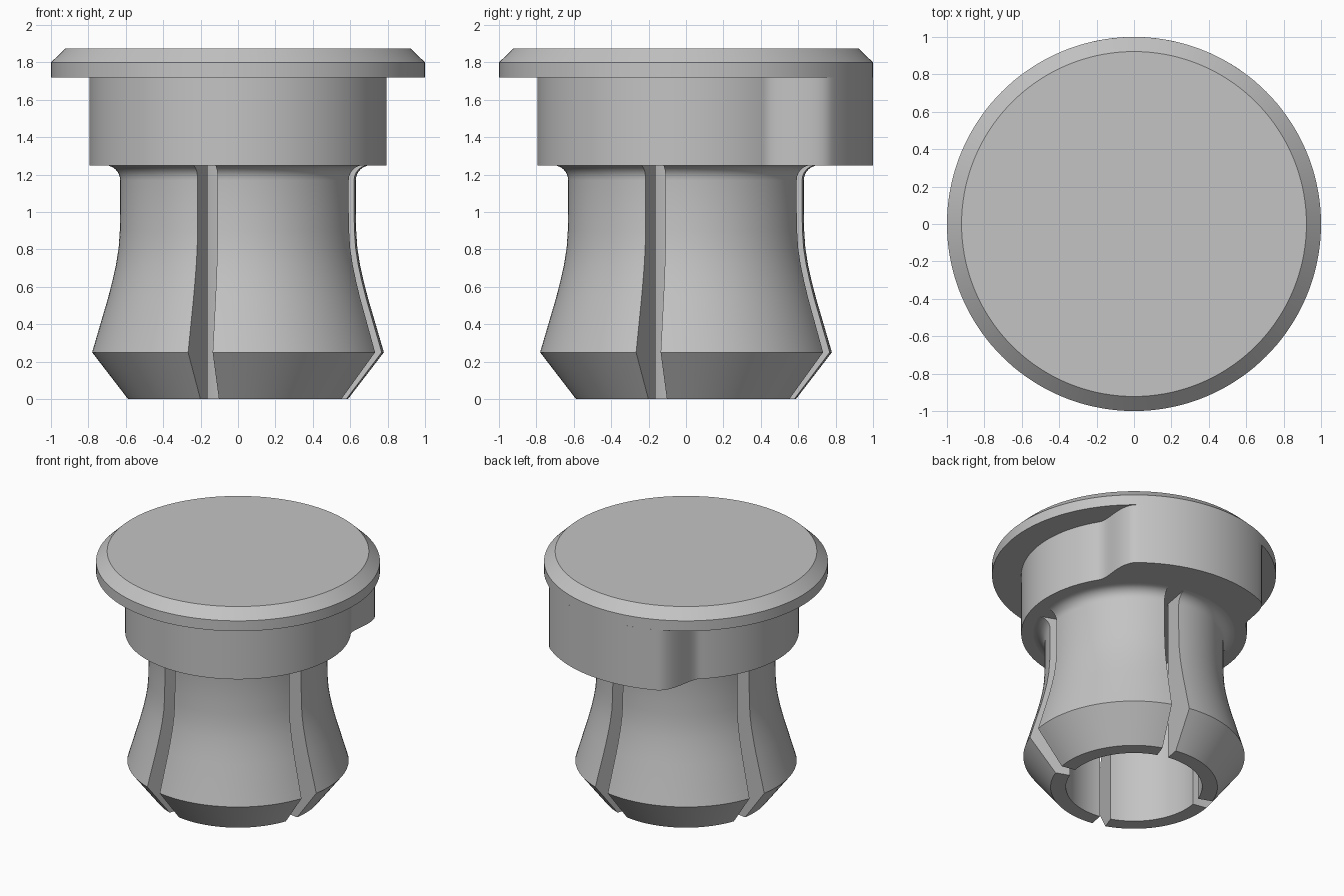
import bpy, bmesh
from math import radians, cos, sin, pi

cube = bpy.data.objects.get("Cube")
if cube:
    bpy.data.objects.remove(cube, do_unlink=True)

grey = bpy.data.materials.new("plain_grey")
grey.use_nodes = True
grey.diffuse_color = (0.55, 0.55, 0.55, 1)
grey.node_tree.nodes["Principled BSDF"].inputs["Base Color"].default_value = (0.55, 0.55, 0.55, 1)


def finish(bm, name):
    bmesh.ops.recalc_face_normals(bm, faces=bm.faces)
    mesh = bpy.data.meshes.new(name)
    bm.to_mesh(mesh)
    bm.free()
    mesh.materials.append(grey)
    obj = bpy.data.objects.new(name, mesh)
    bpy.context.collection.objects.link(obj)
    bpy.ops.object.select_all(action='DESELECT')
    obj.select_set(True)
    bpy.context.view_layer.objects.active = obj
    bpy.ops.object.shade_smooth_by_angle(angle=radians(25))
    return obj


def ring(bm, radius_at, z, count):
    """Closed loop of vertices whose radius depends on the angle."""
    angles = [2 * pi * i / count for i in range(count)]
    return [bm.verts.new((radius_at(a) * cos(a), radius_at(a) * sin(a), z)) for a in angles]


def stack(name, layers, count=144):
    """Solid made of stacked rings with flat ends."""
    bm = bmesh.new()
    rings = [ring(bm, radius_at, z, count) for radius_at, z in layers]
    for low, high in zip(rings, rings[1:]):
        for i in range(count):
            j = (i + 1) % count
            bm.faces.new((low[i], low[j], high[j], high[i]))
    bm.faces.new(rings[0])
    bm.faces.new(rings[-1])
    return finish(bm, name)


# Chamfered head disc
stack("head_disc", [(lambda a: 1.0, 1.72), (lambda a: 1.0, 1.8), (lambda a: 0.922, 1.875)])


# Collar with a smooth lug that runs out to the rim at the back
def collar_radius(a):
    off = abs(a - radians(82))
    t = min(max((radians(50) - off) / radians(19), 0), 1)
    return 0.795 + 0.205 * t * t * (3 - 2 * t)


stack("collar", [(collar_radius, 1.25), (collar_radius, 1.72)], 240)

# Leg cross-section: tapered tip, flared side, straight neck and top fillet
section = [(0.48, 0), (0.588, 0), (0.78, 0.25), (0.695, 0.54), (0.672, 0.63),
           (0.652, 0.72), (0.638, 0.81), (0.632, 0.9), (0.63, 1.0)]
for k in range(7):
    a = radians(15 * k)
    section.append((0.71 - 0.08 * cos(a), 1.17 + 0.08 * sin(a)))
section.append((0.48, 1.25))


def leg(name, start, sweep=80, steps=24):
    bm = bmesh.new()
    slices = []
    for i in range(steps + 1):
        a = radians(start + sweep * i / steps)
        slices.append([bm.verts.new((r * cos(a), r * sin(a), z)) for r, z in section])
    n = len(section)
    for s, t in zip(slices, slices[1:]):
        for i in range(n):
            j = (i + 1) % n
            bm.faces.new((s[i], s[j], t[j], t[i]))
    bm.faces.new(slices[0])
    bm.faces.new(slices[-1])
    return finish(bm, name)


# Four spring legs separated by narrow radial slots
for i, side in enumerate(("back_left", "back_right", "front_right", "front_left")):
    leg("leg_" + side, -10 + 90 * i)
